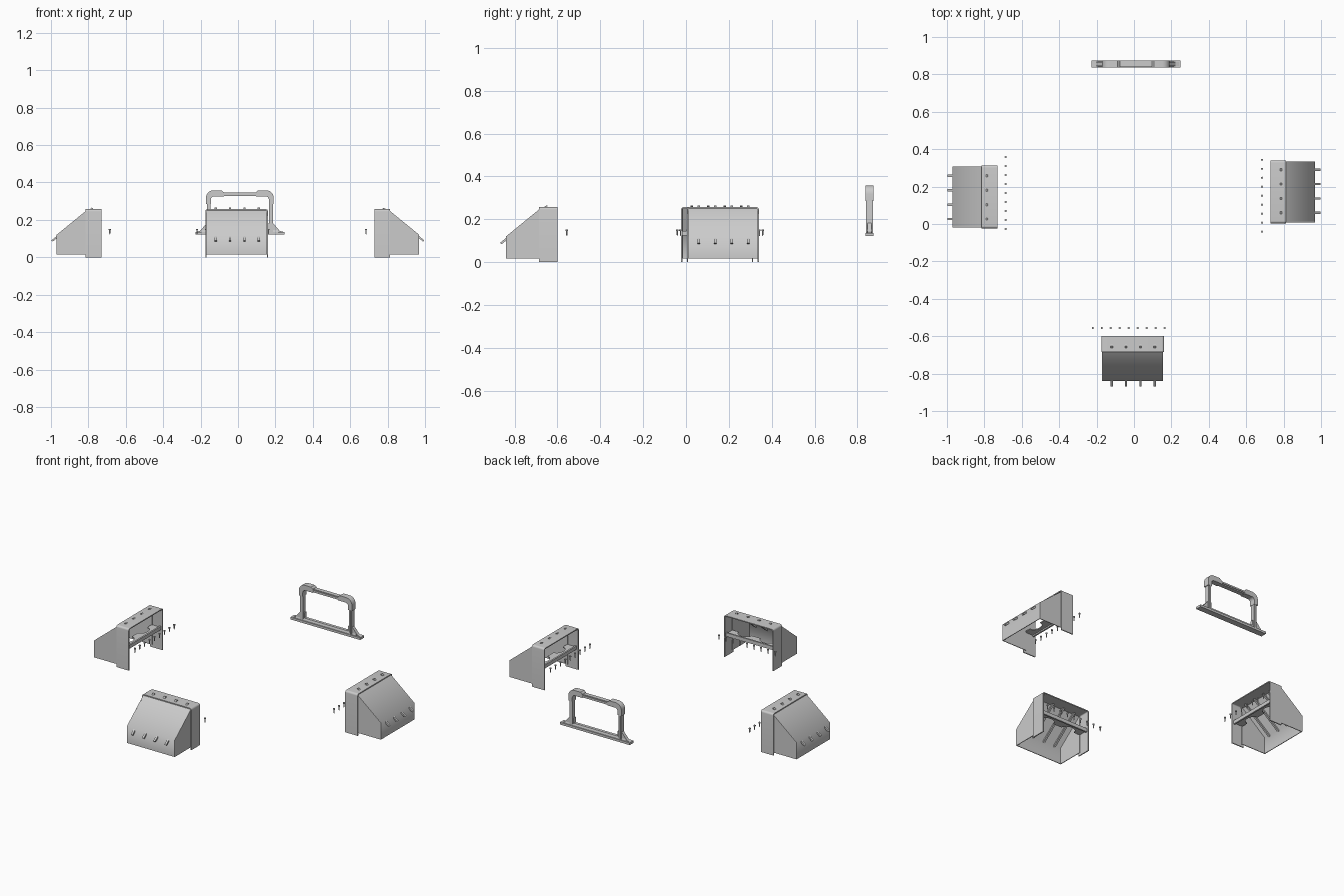
import bpy, bmesh
from math import sin, cos, pi, radians
from mathutils import Matrix, Vector

if "Cube" in bpy.data.objects:
    bpy.data.objects.remove(bpy.data.objects["Cube"])


def finish(name, bm, mat, smooth=30):
    bmesh.ops.recalc_face_normals(bm, faces=bm.faces)
    me = bpy.data.meshes.new(name)
    bm.to_mesh(me)
    bm.free()
    me.transform(mat)
    ob = bpy.data.objects.new(name, me)
    bpy.context.collection.objects.link(ob)
    bpy.ops.object.select_all(action='DESELECT')
    ob.select_set(True)
    bpy.context.view_layer.objects.active = ob
    bpy.ops.object.shade_smooth_by_angle(angle=radians(smooth))
    return ob


def prism(name, pts, axis, lo, hi, mat=Matrix(), smooth=30):
    """Extrude a 2D polygon along an axis (x: yz points, y: xz points, z: xy points)."""
    place = {'x': lambda p, t: (t, p[0], p[1]),
             'y': lambda p, t: (p[0], t, p[1]),
             'z': lambda p, t: (p[0], p[1], t)}[axis]
    bm = bmesh.new()
    face = bm.faces.new([bm.verts.new(place(p, lo)) for p in pts])
    ext = bmesh.ops.extrude_face_region(bm, geom=[face], use_keep_orig=True)
    shift = Vector(place((0, 0), hi - lo))
    for v in ext['geom']:
        if isinstance(v, bmesh.types.BMVert):
            v.co += shift
    return finish(name, bm, mat, smooth)


def arc(cx, cz, r, a0, a1, n=6):
    return [(cx + r * cos(radians(a0 + (a1 - a0) * i / n)),
             cz + r * sin(radians(a0 + (a1 - a0) * i / n))) for i in range(n + 1)]


def arch(x0, x1, z0, z1, r):
    """Upside-down U outline with rounded top corners."""
    return ([(x0, z0)] + arc(x0 + r, z1 - r, r, 180, 90)
            + arc(x1 - r, z1 - r, r, 90, 0) + [(x1, z0)])


def arch_band(x0, x1, z0, z1, r, t):
    return arch(x0, x1, z0, z1, r) + arch(x0 + t, x1 - t, z0, z1 - t, max(r - t, .002))[::-1]


def rect(a0, b0, a1, b1):
    return [(a0, b0), (a1, b0), (a1, b1), (a0, b1)]


def hood(tag, mat):
    # collar around the opening
    prism(tag + "_collar", arch_band(-.168, .168, 0, .257, .012, .006), 'y', -.085, 0, mat)
    # sloping sheet bending into the upright front
    sheet = [(-.078, .252), (-.240, .120), (-.240, .016),
             (-.236, .016), (-.236, .118), (-.078, .247)]
    prism(tag + "_front_sheet", sheet, 'x', -.163, .163, mat, 60)
    side = [(-.07, .250), (-.082, .249), (-.240, .120), (-.240, .016), (-.07, .016)]
    for s, lab in ((-1, "left"), (1, "right")):
        prism(f"{tag}_{lab}_side", side, 'x', min(s * .163, s * .159), max(s * .163, s * .159), mat)
    # sloping bars that poke through the top and the front
    bar = [(-.268, .090), (-.052, .265), (-.044, .262), (-.260, .084)]
    for i in range(4):
        x = .003 + (i - 1.5) * .077
        prism(f"{tag}_bar_{i + 1}", bar, 'x', x - .006, x + .006, mat)
    # shelf with rounded notches and its edge rail
    shelf = [(-.162, -.012), (-.162, -.075)]
    for cx in (-.075, .075):
        shelf += [(cx + .045 * cos(a), -.075 + .035 * sin(a))
                  for a in [pi - pi * i / 10 for i in range(11)]]
    shelf += [(.162, -.075), (.162, -.012)]
    prism(tag + "_shelf", shelf, 'z', .132, .138, mat)
    prism(tag + "_shelf_rail", rect(-.02, .124, -.010, .146), 'x', -.162, .162, mat)
    # loose screws lined up in front of the opening
    for i in range(9):
        x = -.021 + (i - 4) * .048
        bm = bmesh.new()
        for r1, r2, z0, z1 in ((.0012, .003, .122, .128), (.003, .003, .128, .146),
                               (.006, .006, .146, .152)):
            bmesh.ops.create_cone(bm, cap_ends=True, segments=10, radius1=r1, radius2=r2,
                                  depth=z1 - z0,
                                  matrix=Matrix.Translation((x, .044, (z0 + z1) / 2)))
        finish(f"{tag}_screw_{i + 1}", bm, mat)


for tag, loc, ang in (("front_hood", (-.007, -.600, 0), 0),
                      ("right_hood", (.729, .172, 0), 90),
                      ("left_hood", (-.730, .145, 0), -90)):
    hood(tag, Matrix.Translation(loc) @ Matrix.Rotation(radians(ang), 4, 'Z'))

# upright loop of the rear frame, with a narrower raised core
FX, FY = .010, .856
place = Matrix.Translation((FX, FY, 0))
prism("frame_loop", arch_band(-.176, .176, .13, .347, .04, .020), 'y', -.013, .013, place)
prism("frame_loop_core", arch_band(-.170, .170, .13, .342, .036, .008), 'y', -.017, .017, place)

# thicker corner blocks
for s, lab in ((-1, "left"), (1, "right")):
    pts = ([(.181, .285)] + arc(.141, .318, .040, 0, 90)
           + [(.098, .358), (.086, .348), (.086, .326), (.135, .326)]
           + arc(.137, .308, .018, 90, 0) + [(.155, .285)])
    prism(f"frame_{lab}_corner", [(s * x, z) for x, z in pts], 'y', -.018, .018, place)
    # foot with sloping gusset
    foot = [(.150, .122), (.238, .122), (.238, .134), (.212, .142), (.178, .182), (.150, .182)]
    prism(f"frame_{lab}_gusset", [(s * x, z) for x, z in foot], 'y', -.010, .010, place)

# base beam
prism("frame_base", rect(-.238, .122, .238, .136), 'y', -.019, .019, place)
prism("frame_base_ridge", [(-.013, .136), (.013, .136), (.009, .150), (-.009, .150)],
      'x', -.205, .205, place)
